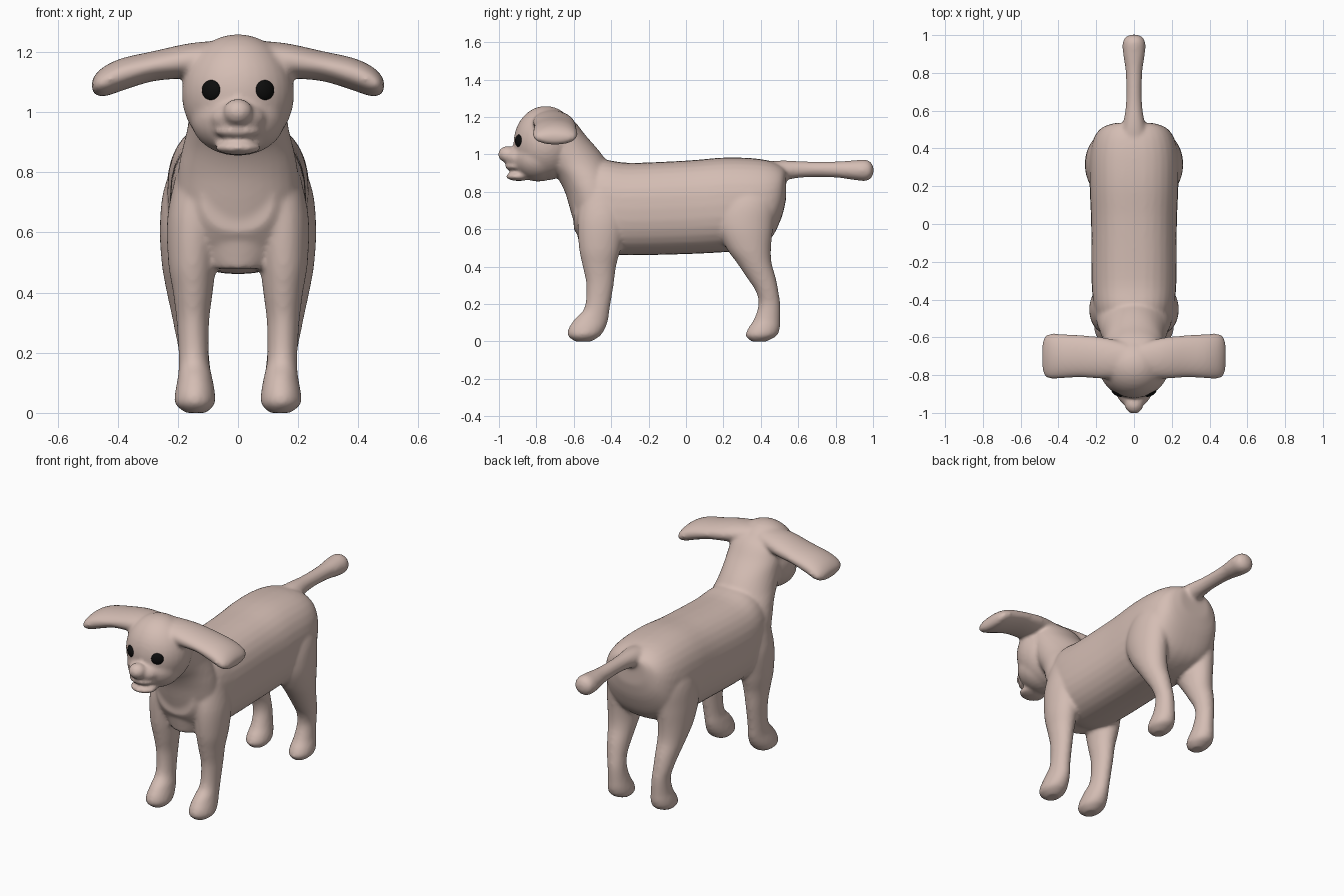
import bpy
import bmesh
import math
from mathutils import Vector, Matrix

SEGMENTS = 32
STEPS = 5

default_cube = bpy.data.objects.get("Cube")
if default_cube:
    bpy.data.objects.remove(default_cube, do_unlink=True)


def make_material(name, colour, roughness):
    material = bpy.data.materials.new(name)
    material.use_nodes = True
    material.diffuse_color = colour
    shader = next(n for n in material.node_tree.nodes if n.type == "BSDF_PRINCIPLED")
    shader.inputs["Base Color"].default_value = colour
    shader.inputs["Roughness"].default_value = roughness
    return material


def smooth_stations(stations):
    """Catmull-Rom interpolation between the given cross-sections."""
    points = [Vector(s) for s in stations]
    padded = [points[0]] + points + [points[-1]]
    result = []
    for a, b, c, d in zip(padded, padded[1:], padded[2:], padded[3:]):
        for step in range(STEPS):
            t = step / STEPS
            result.append(b + (c - a) * (t / 2)
                          + (a * 2 - b * 5 + c * 4 - d) * (t * t / 2)
                          + (b * 3 - a - c * 3 + d) * (t ** 3 / 2))
    result.append(points[-1])
    return result


def signed_power(value, exponent):
    return math.copysign(abs(value) ** exponent, value)


def loft(bm, axis, stations, squareness=2.0):
    """Skin rings set along an axis: position, two centres, two radii."""
    first, second = [i for i in range(3) if i != axis]
    rings = []
    for along, c1, c2, r1, r2 in smooth_stations(stations):
        ring = []
        for i in range(SEGMENTS):
            angle = math.tau * i / SEGMENTS
            point = [along] * 3
            point[first] = c1 + r1 * signed_power(math.cos(angle), 2 / squareness)
            point[second] = c2 + r2 * signed_power(math.sin(angle), 2 / squareness)
            ring.append(bm.verts.new(point))
        rings.append(ring)
    for lower, upper in zip(rings, rings[1:]):
        for i in range(SEGMENTS):
            j = (i + 1) % SEGMENTS
            bm.faces.new((lower[i], lower[j], upper[j], upper[i]))
    bm.faces.new(rings[0][::-1])
    bm.faces.new(rings[-1])


def ellipsoid(bm, centre, radii):
    matrix = Matrix.Translation(centre) @ Matrix.Diagonal((*radii, 1))
    bmesh.ops.create_uvsphere(bm, u_segments=32, v_segments=20, radius=1, matrix=matrix)


def mirrored(stations, axis, side):
    """Flip the x entry of every station for the other side."""
    column = 0 if axis == 0 else 1
    return [[v * side if i == column else v for i, v in enumerate(s)] for s in stations]


def finish(bm, name, material):
    bmesh.ops.recalc_face_normals(bm, faces=bm.faces)
    mesh = bpy.data.meshes.new(name)
    bm.to_mesh(mesh)
    bm.free()
    mesh.materials.append(material)
    for polygon in mesh.polygons:
        polygon.use_smooth = True
    obj = bpy.data.objects.new(name, mesh)
    bpy.context.collection.objects.link(obj)
    return obj


skin = make_material("pale_pink_tan", (0.66, 0.51, 0.455, 1), 0.7)
black = make_material("eye_black", (0.004, 0.004, 0.004, 1), 0.5)

body = bmesh.new()

# Torso from chest to rump
loft(body, 1, [
    (-.6, 0, .72, .12, .12), (-.54, 0, .72, .18, .2), (-.45, 0, .72, .21, .25),
    (-.3, 0, .708, .225, .247), (0, 0, .717, .227, .25), (.2, 0, .73, .235, .253),
    (.35, 0, .735, .235, .245), (.45, 0, .755, .215, .21), (.51, 0, .8, .17, .14),
    (.535, 0, .84, .1, .08)], squareness=2.4)

# Chest and neck
loft(body, 2, [
    (.48, 0, -.46, .1, .1), (.6, 0, -.46, .17, .13), (.7, 0, -.483, .2, .135),
    (.8, 0, -.503, .2, .145), (.88, 0, -.533, .185, .158), (.95, 0, -.583, .168, .168),
    (1.02, 0, -.633, .162, .168), (1.1, 0, -.668, .16, .133), (1.18, 0, -.7, .15, .1),
    (1.23, 0, -.74, .1, .06)])

# Skull, jaw, cheeks, muzzle, nose and lips
ellipsoid(body, (0, -.75, 1.06), (.187, .172, .199))
ellipsoid(body, (0, -.79, .98), (.158, .14, .125))
ellipsoid(body, (0, -.885, .98), (.095, .085, .06))
ellipsoid(body, (0, -.955, 1.0), (.05, .05, .045))
ellipsoid(body, (0, -.905, .936), (.08, .064, .025))
ellipsoid(body, (0, -.895, .882), (.078, .068, .024))

front_leg = [
    (0, .14, -.55, .035, .045), (.03, .143, -.545, .066, .086), (.07, .143, -.53, .066, .098),
    (.12, .143, -.505, .057, .09), (.18, .147, -.475, .05, .068), (.3, .15, -.46, .054, .073),
    (.4, .15, -.463, .066, .089), (.5, .152, -.46, .08, .112), (.65, .145, -.45, .09, .13),
    (.8, .125, -.45, .08, .11)]
hind_leg = [
    (0, .14, .39, .035, .04), (.03, .143, .402, .064, .083), (.07, .143, .417, .064, .085),
    (.12, .143, .434, .055, .07), (.2, .147, .446, .05, .058), (.27, .155, .433, .055, .061),
    (.34, .16, .403, .064, .077), (.42, .165, .365, .076, .093), (.5, .168, .335, .086, .12),
    (.62, .165, .315, .095, .152), (.75, .15, .33, .095, .15), (.87, .12, .35, .07, .1)]
ear = [
    (.04, -.72, 1.19, .09, .05), (.16, -.71, 1.172, .11, .057), (.28, -.7, 1.153, .112, .05),
    (.38, -.7, 1.127, .118, .054), (.44, -.7, 1.104, .12, .051), (.472, -.7, 1.092, .105, .036),
    (.486, -.7, 1.09, .06, .015)]

# Paired limbs and ears
for side in (1, -1):
    loft(body, 2, mirrored(front_leg, 2, side))
    loft(body, 2, mirrored(hind_leg, 2, side))
    loft(body, 0, mirrored(ear, 0, side))

# Tail with a rounded club end
loft(body, 1, [
    (.42, 0, .9, .085, .06), (.52, 0, .915, .06, .053), (.65, 0, .92, .042, .042),
    (.8, 0, .919, .044, .043), (.9, 0, .916, .058, .053), (.96, 0, .915, .06, .057),
    (.99, 0, .915, .045, .042), (1.003, 0, .915, .015, .015)])

# Fuse the parts into one soft skin
dog = finish(body, "dog_body", skin)
fuse = dog.modifiers.new("fuse", "REMESH")
fuse.mode = "VOXEL"
fuse.voxel_size = 0.01
fuse.use_smooth_shade = True
soften = dog.modifiers.new("soften", "SMOOTH")
soften.factor = 0.5
soften.iterations = 9

# Eyes
for side, label in ((1, "left"), (-1, "right")):
    bm = bmesh.new()
    ellipsoid(bm, (0, 0, 0), (.037, .022, .036))
    eye = finish(bm, label + "_eye", black)
    eye.location = (side * .087, -.888, 1.072)
    eye.rotation_euler = (0, 0, side * math.radians(32))
